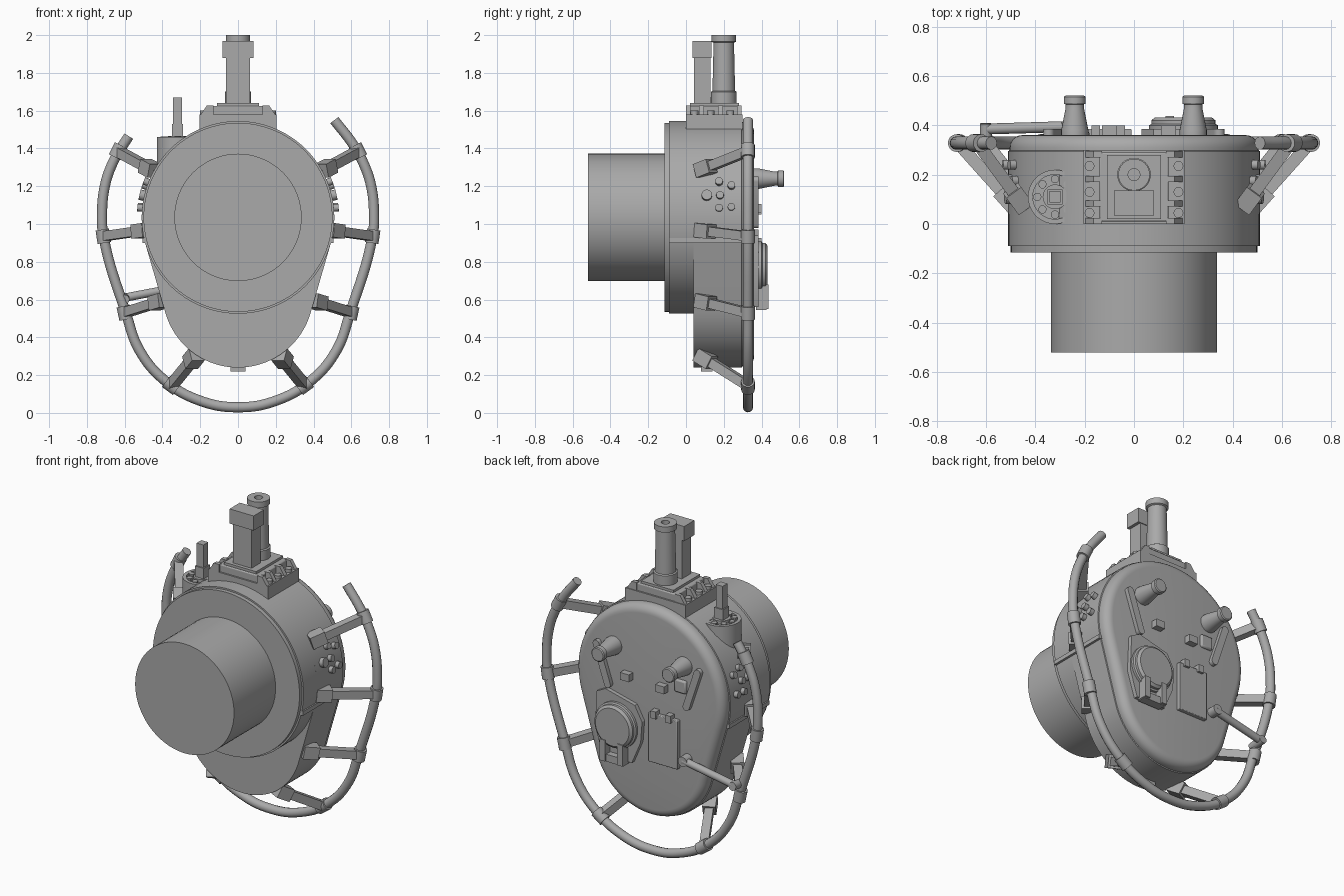
import bpy, bmesh, math
from math import sin, cos, pi, radians
from mathutils import Vector, Matrix

cube = bpy.data.objects.get("Cube")
if cube:
    bpy.data.objects.remove(cube, do_unlink=True)

grey = bpy.data.materials.new("plain grey")
grey.use_nodes = True
COLOUR = (0.4, 0.4, 0.4, 1)
grey.diffuse_color = COLOUR
grey.node_tree.nodes["Principled BSDF"].inputs["Base Color"].default_value = COLOUR

AXIS_Z = 1.035   # height of the main cylinder axis
BACK = 0.36      # rear face of the hull


def finish(name, bm, bevel=0):
    bmesh.ops.recalc_face_normals(bm, faces=bm.faces)
    mesh = bpy.data.meshes.new(name)
    bm.to_mesh(mesh)
    bm.free()
    obj = bpy.data.objects.new(name, mesh)
    bpy.context.collection.objects.link(obj)
    mesh.materials.append(grey)
    if bevel:
        mod = obj.modifiers.new("rounded edges", "BEVEL")
        mod.width = bevel
        mod.segments = 2
    bpy.ops.object.select_all(action="DESELECT")
    obj.select_set(True)
    bpy.context.view_layer.objects.active = obj
    bpy.ops.object.shade_smooth_by_angle(angle=radians(32))
    return obj


def loft(name, rings):
    """Skin a list of equally long closed rings and cap both ends."""
    bm = bmesh.new()
    rows = [[bm.verts.new(p) for p in ring] for ring in rings]
    n = len(rows[0])
    for a, b in zip(rows, rows[1:]):
        for i in range(n):
            bm.faces.new((a[i], a[(i + 1) % n], b[(i + 1) % n], b[i]))
    bm.faces.new(rows[0])
    bm.faces.new(rows[-1])
    return finish(name, bm)


def turned(name, base, axis, profile, sides=32):
    """Lathe (distance, radius) pairs along an axis."""
    rot = Vector(axis).to_track_quat("Z", "Y")
    return loft(name, [[Vector(base) + rot @ Vector((r * cos(2 * pi * i / sides),
                r * sin(2 * pi * i / sides), d)) for i in range(sides)] for d, r in profile])


def rod(name, a, b, r, sides=20):
    d = Vector(b) - Vector(a)
    return turned(name, a, d, [(0, r), (d.length, r)], sides)


def box(name, x, y, z, bevel=0):
    bm = bmesh.new()
    bmesh.ops.create_cube(bm, size=1)
    for v in bm.verts:
        v.co = [(lo + hi) / 2 + c * (hi - lo) for c, (lo, hi) in zip(v.co, (x, y, z))]
    return finish(name, bm, bevel)


def beam(name, a, b, w, h):
    a, b = Vector(a), Vector(b)
    bm = bmesh.new()
    bmesh.ops.create_cube(bm, size=1)
    bmesh.ops.transform(bm, verts=bm.verts, matrix=Matrix.Translation((a + b) / 2)
                        @ (b - a).to_track_quat("Z", "Y").to_matrix().to_4x4()
                        @ Matrix.Diagonal((w, h, (b - a).length, 1)))
    return finish(name, bm)


def plate(name, points, y0, y1):
    return loft(name, [[(x, y, z) for x, z in points] for y in (y0, y1)])


def slot(a, b, r, n=8):
    """Outline of a bar with round ends."""
    a, b = Vector(a), Vector(b)
    t = math.atan2(b.y - a.y, b.x - a.x)
    return [c + r * Vector((cos(s + pi * i / n), sin(s + pi * i / n)))
            for c, s in ((b, t - pi / 2), (a, t + pi / 2)) for i in range(n + 1)]


# Hull: front drum, lip and the teardrop housing with a rounded rear edge
turned("front_barrel", (0, -0.52, AXIS_Z), (0, 1, 0), [(0, 0.337), (0.42, 0.337)], 72)
turned("front_lip", (0, -0.115, AXIS_Z), (0, 1, 0), [(0, 0.5), (0.03, 0.5)], 96)
turned("drum", (0, -0.09, AXIS_Z), (0, 1, 0), [(0, 0.51), (0.13, 0.51)], 96)


def teardrop(y, inset):
    tilt = math.asin(0.11 / 0.395)
    ring = []
    for cz, r, start, end, n in ((AXIS_Z, 0.51, -tilt, pi + tilt, 56),
                                 (0.64, 0.40, pi + tilt, 2 * pi - tilt, 40)):
        for i in range(n + 1):
            t = start + (end - start) * i / n
            ring.append(((r - inset) * cos(t), y, cz + (r - inset) * sin(t)))
    return ring


curve = [(BACK - 0.05 + 0.05 * sin(t), 0.05 * (1 - cos(t))) for t in [pi / 2 * k / 6 for k in range(7)]]
loft("rear_housing", [teardrop(y, d) for y, d in [(0.04, 0), (0.295, 0), (0.297, 0.006)]
                      + [(y, d + 0.006) for y, d in curve]])
box("bottom_lug", (-0.04, 0.04), (0.08, 0.14), (0.22, 0.26))

# Guard rail
right = [(0.72, 1.04), (0.705, 1.2), (0.665, 1.32)]
arc = [(0.602 * cos(radians(t)), 0.632 + 0.602 * sin(radians(t))) for t in range(-170, 0, 20)]
path = ([(-0.578, 1.465), (-0.62, 1.4)] + [(-x, z) for x, z in reversed(right)] + [(-0.713, 0.94)]
        + arc + [(0.713, 0.94)] + right + [(0.61, 1.42), (0.51, 1.55)])
cu = bpy.data.curves.new("guard_rail", "CURVE")
cu.dimensions = "3D"
cu.bevel_depth = 0.027
cu.bevel_resolution = 4
cu.resolution_u = 8
cu.use_fill_caps = True
sp = cu.splines.new("BEZIER")
sp.bezier_points.add(len(path) - 1)
for bp, (x, z) in zip(sp.bezier_points, path):
    bp.co = (x, 0.328, z)
    bp.handle_left_type = bp.handle_right_type = "AUTO"
rail = bpy.data.objects.new("guard_rail", cu)
bpy.context.collection.objects.link(rail)
cu.materials.append(grey)
bpy.ops.object.select_all(action="DESELECT")
rail.select_set(True)
bpy.context.view_layer.objects.active = rail
bpy.ops.object.convert(target="MESH")
bpy.ops.object.shade_smooth_by_angle(angle=radians(40))

# Struts, feet and clamps: hull point, rail point, rail direction
struts = [((0.46, 1.29), (0.635, 1.385), (-0.45, 0.9)), ((0.5, 0.965), (0.713, 0.935), (0.15, 1)),
          ((0.41, 0.59), (0.6, 0.53), (0.22, 1)), ((0.23, 0.295), (0.352, 0.145), (0.8, 0.58))]
for side, s in (("left", 1), ("right", -1)):
    for k, (hull, end, d) in enumerate(struts):
        a = Vector((s * hull[0], 0.09, hull[1]))
        b = Vector((s * end[0], 0.328, end[1]))
        t = Vector((s * d[0], 0, d[1])).normalized() * 0.036
        tag = f"{side}_{k + 1}"
        beam("strut_" + tag, a, b, 0.05, 0.05)
        out = (b - a).normalized()
        beam("strut_foot_" + tag, a - out * 0.03, a + out * 0.06, 0.075, 0.075)
        rod("rail_clamp_" + tag, b - t, b + t, 0.036)

    # Side bolts, seam ledge and rear fittings that repeat on both sides
    for k, (y, z) in enumerate([(0.11, 1.15), (0.175, 1.22), (0.175, 1.085), (0.18, 1.15),
                                (0.24, 1.2), (0.24, 1.09)]):
        r = 0.028 if k == 0 else 0.02
        x = math.sqrt(0.51 ** 2 - (z - AXIS_Z) ** 2)
        n = Vector((s * x, 0, z - AXIS_Z)).normalized()
        base = Vector((s * x, y, z)) - n * 0.01
        rod(f"side_bolt_{side}_{k + 1}", base, base + n * 0.035, r, 12)
    box("seam_ledge_" + side, sorted((s * 0.46, s * 0.506)), (-0.09, 0.3), (0.9, 0.925))
    turned("rear_peg_" + side, (s * 0.24, 0.35, 1.24), (0, 1, 0),
           [(0, 0.055), (0.03, 0.055), (0.12, 0.037), (0.135, 0.037), (0.137, 0.044),
            (0.165, 0.044), (0.17, 0.038)], 28)
    plate("rear_bar_" + side, slot((s * 0.345, 1.23), (s * 0.268, 1.0), 0.022), 0.35, 0.385)

# Rear fittings
box("rear_block_left", (0.11, 0.17), (0.35, 0.4), (1.06, 1.105))
box("rear_block_right", (-0.13, -0.07), (0.35, 0.4), (1.05, 1.095))
box("rear_pad", (-0.26, -0.18), (0.35, 0.375), (1.07, 1.15), 0.01)
plate("hatch_plate", [(0.34, 0.94), (0.28, 0.97), (0.08, 0.92), (0.03, 0.83), (0.04, 0.7),
                      (0.1, 0.56), (0.3, 0.56), (0.35, 0.72)], 0.35, 0.385)
turned("hatch_dome", (0.2, 0.37, 0.77), (0, 1, 0),
       [(0, 0.14), (0.03, 0.14), (0.035, 0.13), (0.05, 0.13), (0.062, 0.115)], 40)
for x in (0.145, 0.265):
    box("hatch_prong", (x - 0.018, x + 0.018), (0.37, 0.438), (0.55, 0.68))
box("hatch_hinge", (0.13, 0.28), (0.37, 0.425), (0.545, 0.59))
box("rear_panel", (-0.21, -0.01), (0.35, 0.385), (0.6, 0.9), 0.004)
for x in (-0.055, -0.155):
    box("panel_clip", (x - 0.018, x + 0.018), (0.35, 0.4), (0.88, 0.925))
rod("brace_rod", (-0.26, 0.395, 0.675), (-0.6, 0.385, 0.61), 0.022)
rod("brace_root", (-0.265, 0.35, 0.675), (-0.265, 0.415, 0.675), 0.03)
rod("brace_end", (-0.6, 0.31, 0.6), (-0.6, 0.407, 0.61), 0.025)

# Mast mount with gussets and bolts
box("mount_plate", (-0.205, 0.205), (0, 0.3), (1.48, 1.58))
box("mount_block", (-0.14, 0.14), (0.01, 0.29), (1.57, 1.625), 0.006)
box("mount_step", (-0.11, 0.11), (0.02, 0.28), (1.62, 1.64))
for s in (-1, 1):
    for y in (0.0, 0.07, 0.17, 0.27):
        plate("mount_gusset", [(s * 0.13, 1.575), (s * 0.2, 1.575), (s * 0.165, 1.628), (s * 0.13, 1.628)],
              y, y + 0.025)
    for y in (0.045, 0.13, 0.235):
        rod("mount_bolt", (s * 0.18, y, 1.57), (s * 0.18, y, 1.6), 0.02, 12)

# Masts
box("square_mast", (-0.063, 0.063), (0.042, 0.13), (1.6, 1.965))
box("square_mast_cap", (-0.082, 0.082), (0.035, 0.135), (1.88, 1.97))
turned("round_mast", (0, 0.2, 1.6), (0, 0, 1),
       [(0, 0.068), (0.1, 0.068), (0.105, 0.06), (0.36, 0.054), (0.365, 0.064), (0.4, 0.064),
        (0.4, 0.024), (0.37, 0.024)])

# Antenna socket
turned("antenna_socket", (-0.32, 0.11, 1.28), (0, 0, 1),
       [(0, 0.11), (0.18, 0.11), (0.18, 0.09), (0.165, 0.09), (0.165, 0.05), (0.185, 0.05)], 36)
for k in range(8):
    x, y = -0.32 + 0.072 * cos(k * pi / 4), 0.11 + 0.072 * sin(k * pi / 4)
    rod("socket_bolt", (x, y, 1.44), (x, y, 1.462), 0.017, 10)
box("antenna_base", (-0.35, -0.29), (0.08, 0.14), (1.45, 1.53))
box("antenna", (-0.343, -0.297), (0.087, 0.133), (1.52, 1.67))
